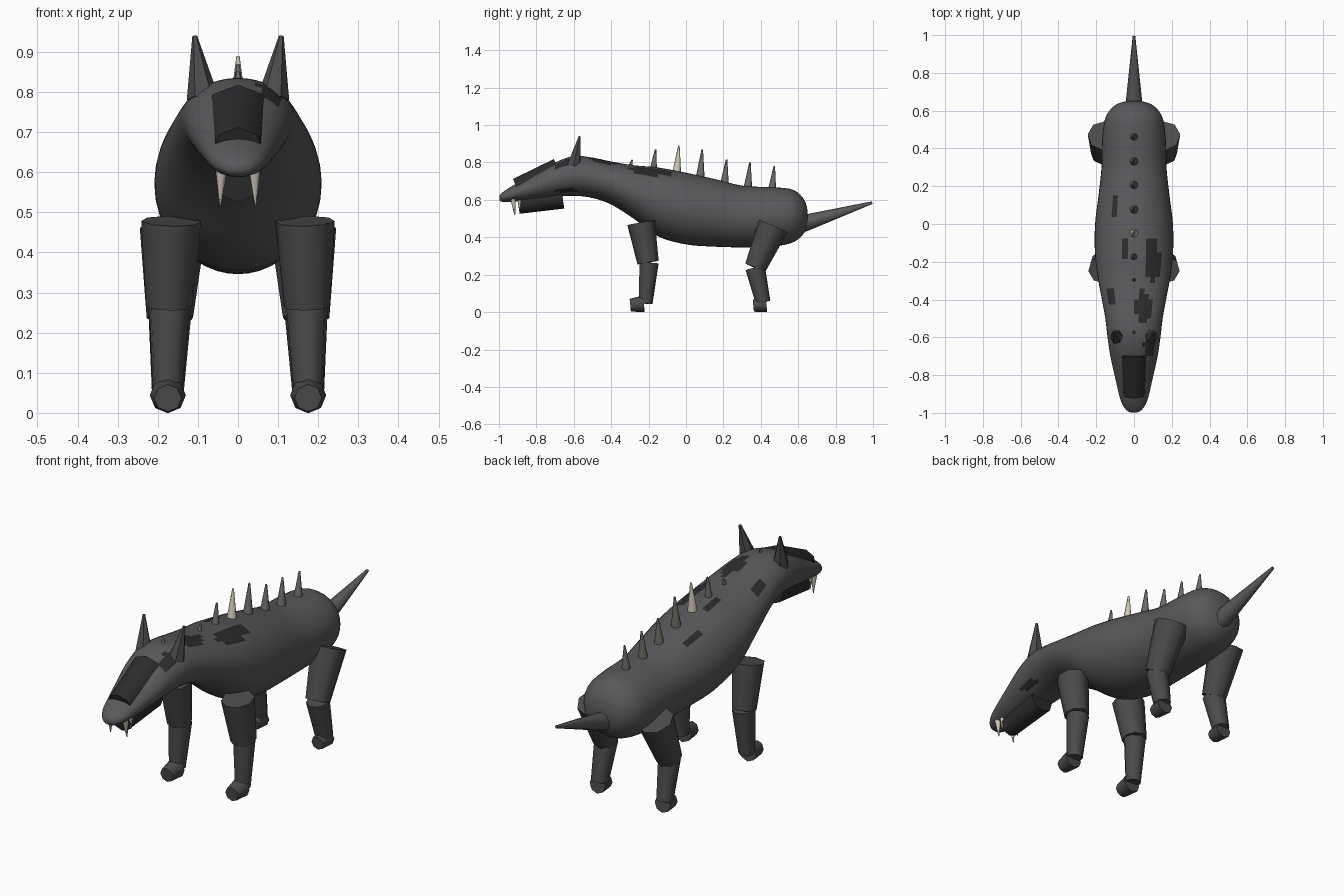
import bpy, bmesh, math
from mathutils import Vector


def material(name, r, g, b):
    m = bpy.data.materials.new(name)
    m.diffuse_color = (r, g, b, 1)
    return m


FUR = material("fur", 0.1, 0.1, 0.105)
LIMB = material("limb_fur", 0.07, 0.07, 0.073)
DARK = material("dark_fur", 0.025, 0.025, 0.027)
HORN = material("horn", 0.15, 0.145, 0.13)
BONE = material("bone", 0.62, 0.58, 0.48)


def finish(name, bm, mats, angle):
    bmesh.ops.recalc_face_normals(bm, faces=bm.faces)
    me = bpy.data.meshes.new(name)
    bm.to_mesh(me)
    bm.free()
    ob = bpy.data.objects.new(name, me)
    bpy.context.collection.objects.link(ob)
    for m in mats:
        me.materials.append(m)
    bpy.ops.object.select_all(action='DESELECT')
    bpy.context.view_layer.objects.active = ob
    ob.select_set(True)
    bpy.ops.object.shade_smooth_by_angle(angle=math.radians(angle))
    return ob


def cone(name, a, b, ra, rb, mat, sides=8):
    """Tapered prism running from point a to point b."""
    a, b = Vector(a), Vector(b)
    d = b - a
    bm = bmesh.new()
    bmesh.ops.create_cone(bm, cap_ends=True, segments=sides, radius1=ra,
                          radius2=rb, depth=d.length)
    rot = d.to_track_quat('Z', 'Y')
    for v in bm.verts:
        v.co = rot @ v.co + (a + b) / 2
    return finish(name, bm, [mat], 50)


def catmull(p, q, r, s, t):
    return [0.5 * (2 * b + (c - a) * t + (2 * a - 5 * b + 4 * c - d) * t * t
                   + (3 * b - a - 3 * c + d) * t ** 3)
            for a, b, c, d in zip(p, q, r, s)]


# Body and head: smooth loft of elliptical sections (y, bottom, top, half width)
sections = [
    (-0.998, 0.600, 0.622, 0.015), (-0.985, 0.590, 0.637, 0.040),
    (-0.95, 0.588, 0.662, 0.064), (-0.90, 0.592, 0.690, 0.080),
    (-0.80, 0.602, 0.745, 0.103), (-0.70, 0.615, 0.800, 0.125),
    (-0.60, 0.622, 0.834, 0.140), (-0.50, 0.610, 0.826, 0.152),
    (-0.40, 0.575, 0.805, 0.170), (-0.28, 0.500, 0.785, 0.192),
    (-0.15, 0.405, 0.773, 0.207), (0.00, 0.362, 0.745, 0.206),
    (0.15, 0.350, 0.712, 0.188), (0.30, 0.346, 0.676, 0.172),
    (0.45, 0.350, 0.668, 0.168), (0.55, 0.365, 0.660, 0.155),
    (0.60, 0.390, 0.637, 0.130), (0.635, 0.428, 0.595, 0.090),
    (0.65, 0.475, 0.545, 0.040)]
rings = []
n = len(sections)
for i in range(n - 1):
    quad = [sections[max(0, min(n - 1, i + k))] for k in (-1, 0, 1, 2)]
    rings += [catmull(*quad, t / 4) for t in range(4)]
rings.append(sections[-1])

bm = bmesh.new()
SEG = 40
loops = []
for y, lo, hi, w in rings:
    loops.append([bm.verts.new((w * math.cos(k * math.tau / SEG), y,
                                (lo + hi) / 2 + (hi - lo) / 2 * math.sin(k * math.tau / SEG)))
                  for k in range(SEG)])
for A, B in zip(loops, loops[1:]):
    for k in range(SEG):
        j = (k + 1) % SEG
        bm.faces.new((A[k], A[j], B[j], B[k]))
for L in (loops[0], loops[-1]):
    bm.faces.new(L)
# Dark blotches along the back (x, y, half width, half length)
patches = [(0.1, -0.19, 0.035, 0.12), (0.05, -0.44, 0.04, 0.09),
           (-0.05, -0.13, 0.018, 0.06), (-0.1, 0.08, 0.02, 0.06),
           (-0.12, -0.38, 0.025, 0.05), (0.08, -0.64, 0.03, 0.06)]
for f in bm.faces:
    c = f.calc_center_median()
    if c.z > 0.64 and any(((c.x - x) / a) ** 2 + ((c.y - y) / b) ** 2 < 1
                          for x, y, a, b in patches):
        f.material_index = 1
finish("body", bm, [FUR, DARK], 60)

# Muzzle bridge, lower jaw and tail
cone("muzzle", (0, -0.902, 0.651), (0, -0.675, 0.734), 0.065, 0.09, DARK)
cone("lower_jaw", (0, -0.897, 0.575), (0, -0.66, 0.613), 0.05, 0.06, DARK)
cone("tail", (0, 0.625, 0.473), (0, 0.995, 0.585), 0.046, 0.007, FUR)

# Back spikes (y, base height, tip height, radius)
spikes = [(0.46, 0.65, 0.78, 0.022), (0.33, 0.655, 0.80, 0.024),
          (0.205, 0.68, 0.815, 0.024), (0.075, 0.71, 0.87, 0.025),
          (-0.05, 0.74, 0.89, 0.024), (-0.175, 0.755, 0.87, 0.02),
          (-0.30, 0.77, 0.815, 0.012), (-0.58, 0.815, 0.85, 0.012)]
for i, (y, z0, z1, r) in enumerate(spikes):
    cone("back_spike", (0, y, z0), (0, y + 0.012, z1), r, 0.004,
         BONE if i == 4 else HORN)

# Paired parts
for s, side in ((-1, "left"), (1, "right")):
    cone(side + "_ear", (s * 0.088, -0.60, 0.785), (s * 0.108, -0.568, 0.94),
         0.04, 0.006, LIMB, 6)
    cone(side + "_fang", (s * 0.041, -0.925, 0.61), (s * 0.044, -0.915, 0.518),
         0.016, 0.002, BONE)
    cone(side + "_small_fang", (s * 0.045, -0.89, 0.60), (s * 0.045, -0.888, 0.545),
         0.01, 0.002, BONE)
    # Front leg
    cone(side + "_front_thigh", (s * 0.167, -0.24, 0.478), (s * 0.172, -0.203, 0.265),
         0.075, 0.058, LIMB)
    cone(side + "_front_shin", (s * 0.172, -0.198, 0.264), (s * 0.176, -0.215, 0.045),
         0.053, 0.037, LIMB)
    cone(side + "_front_paw", (s * 0.175, -0.225, 0.044), (s * 0.175, -0.298, 0.037),
         0.045, 0.034, LIMB)
    # Hind leg
    cone(side + "_hind_thigh", (s * 0.162, 0.467, 0.46), (s * 0.17, 0.37, 0.237),
         0.083, 0.058, LIMB)
    cone(side + "_hind_shin", (s * 0.17, 0.37, 0.237), (s * 0.175, 0.412, 0.052),
         0.053, 0.04, LIMB)
    cone(side + "_hind_paw", (s * 0.175, 0.43, 0.041), (s * 0.175, 0.36, 0.034),
         0.042, 0.032, LIMB)
